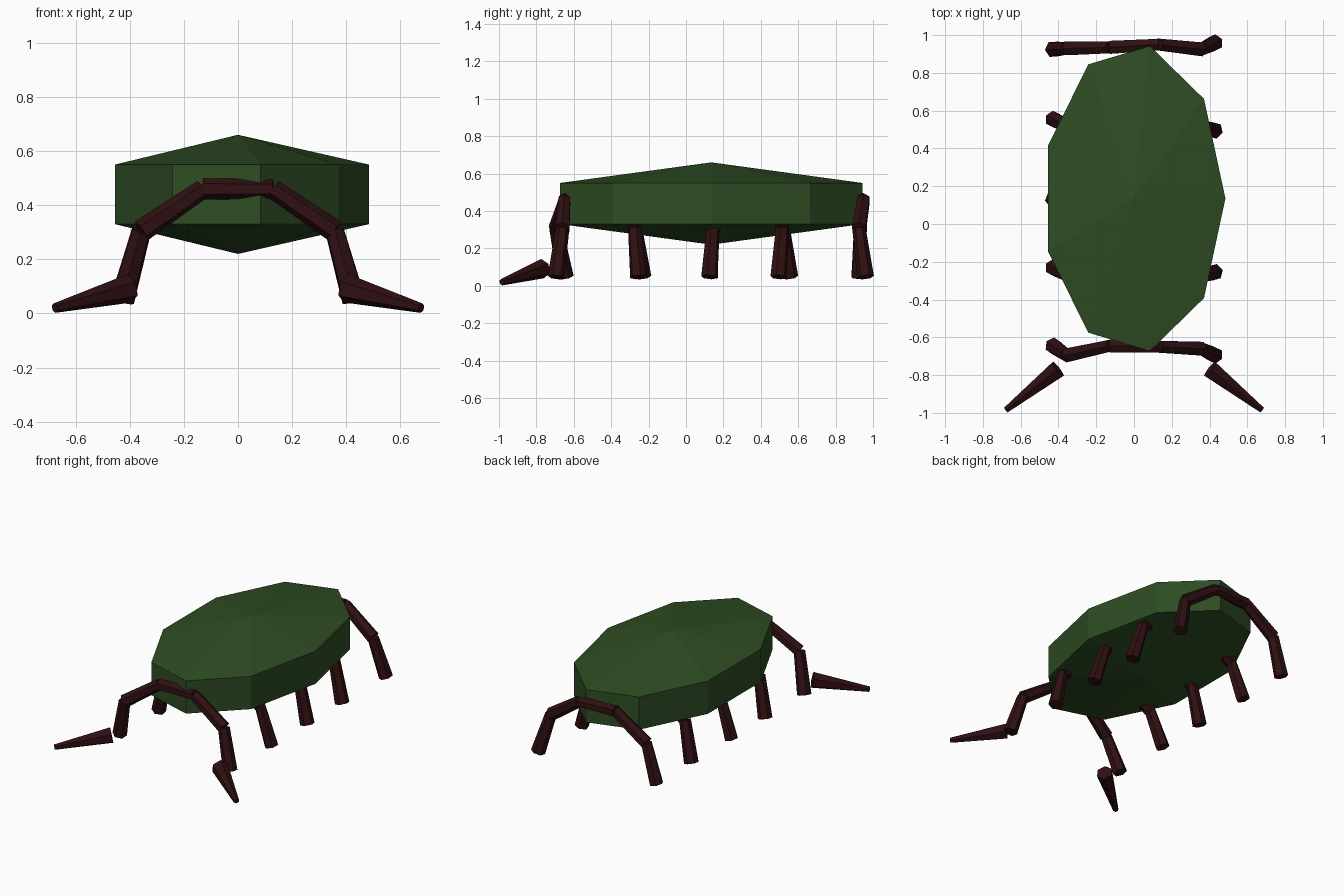
import bpy, bmesh, math
from mathutils import Vector, Matrix

cube = bpy.data.objects.get("Cube")
if cube:
    bpy.data.objects.remove(cube, do_unlink=True)


def material(name, rgb):
    m = bpy.data.materials.new(name)
    m.use_nodes = True
    m.diffuse_color = (*rgb, 1)
    m.node_tree.nodes["Principled BSDF"].inputs["Base Color"].default_value = (*rgb, 1)
    return m


SHELL = material("shell green", (0.027, 0.073, 0.017))
LEG = material("leg dark red", (0.029, 0.005, 0.006))


def finish(bm, name, mat):
    bmesh.ops.recalc_face_normals(bm, faces=bm.faces[:])
    me = bpy.data.meshes.new(name)
    bm.to_mesh(me)
    bm.free()
    me.materials.append(mat)
    ob = bpy.data.objects.new(name, me)
    bpy.context.collection.objects.link(ob)
    return ob


def add_segment(bm, a, b, r1, r2, sides=6):
    """Tapered faceted rod from a to b."""
    a, b = Vector(a), Vector(b)
    d = b - a
    rot = d.to_track_quat('Z', 'Y').to_matrix().to_4x4()
    bmesh.ops.create_cone(bm, cap_ends=True, segments=sides, radius1=r1, radius2=r2,
                          depth=d.length, matrix=Matrix.Translation((a + b) / 2) @ rot)


# Body: nine-sided drum with a shallow point above and below
def build_body(sides=9, rx=0.484, ry=0.82, cy=0.135):
    bm = bmesh.new()

    def ring(z):
        return [bm.verts.new((rx * math.cos(t), cy + ry * math.sin(t), z))
                for t in (math.tau * i / sides for i in range(sides))]

    low, high = ring(0.33), ring(0.55)
    bottom = bm.verts.new((0, cy, 0.22))
    top = bm.verts.new((0, cy, 0.66))
    for i in range(sides):
        j = (i + 1) % sides
        bm.faces.new((low[i], low[j], high[j], high[i]))
        bm.faces.new((high[i], high[j], top))
        bm.faces.new((low[j], low[i], bottom))
    finish(bm, "body", SHELL)


build_body()

# Leg arches: y of right foot, right knee, right hip, left hip, left knee, left foot
ARCHES = {
    "front": (-0.645, -0.695, -0.645, -0.65, -0.66, -0.695),
    "second": (-0.23, -0.27, -0.27, -0.27, -0.275, -0.255),
    "middle": (0.13, 0.14, 0.13, 0.13, 0.145, 0.125),
    "fourth": (0.555, 0.52, 0.52, 0.52, 0.515, 0.495),
    "back": (0.925, 0.93, 0.935, 0.95, 0.925, 0.96),
}
PROFILE = [(0.428, 0.047), (0.357, 0.305), (0.13, 0.46)]   # foot, knee, hip
for name, ys in ARCHES.items():
    xz = [(-x, z) for x, z in PROFILE] + PROFILE[::-1]
    p = [(x, y, z) for (x, z), y in zip(xz, ys)]
    for side, foot, knee, hip in (("right", *p[:3]), ("left", *p[:2:-1])):
        bm = bmesh.new()
        add_segment(bm, foot, knee, 0.045, 0.036)
        add_segment(bm, knee, hip, 0.042, 0.036)
        finish(bm, f"{name}_{side}_leg", LEG)
    bm = bmesh.new()
    add_segment(bm, p[2], p[3], 0.04, 0.035)
    finish(bm, f"{name}_leg_bridge", LEG)

# Pincers reaching forward from the front feet
for side, s in (("right", -1), ("left", 1)):
    bm = bmesh.new()
    add_segment(bm, (s * 0.403, -0.768, 0.092), (s * 0.677, -0.984, 0.02), 0.053, 0.018)
    finish(bm, f"{side}_pincer", LEG)
